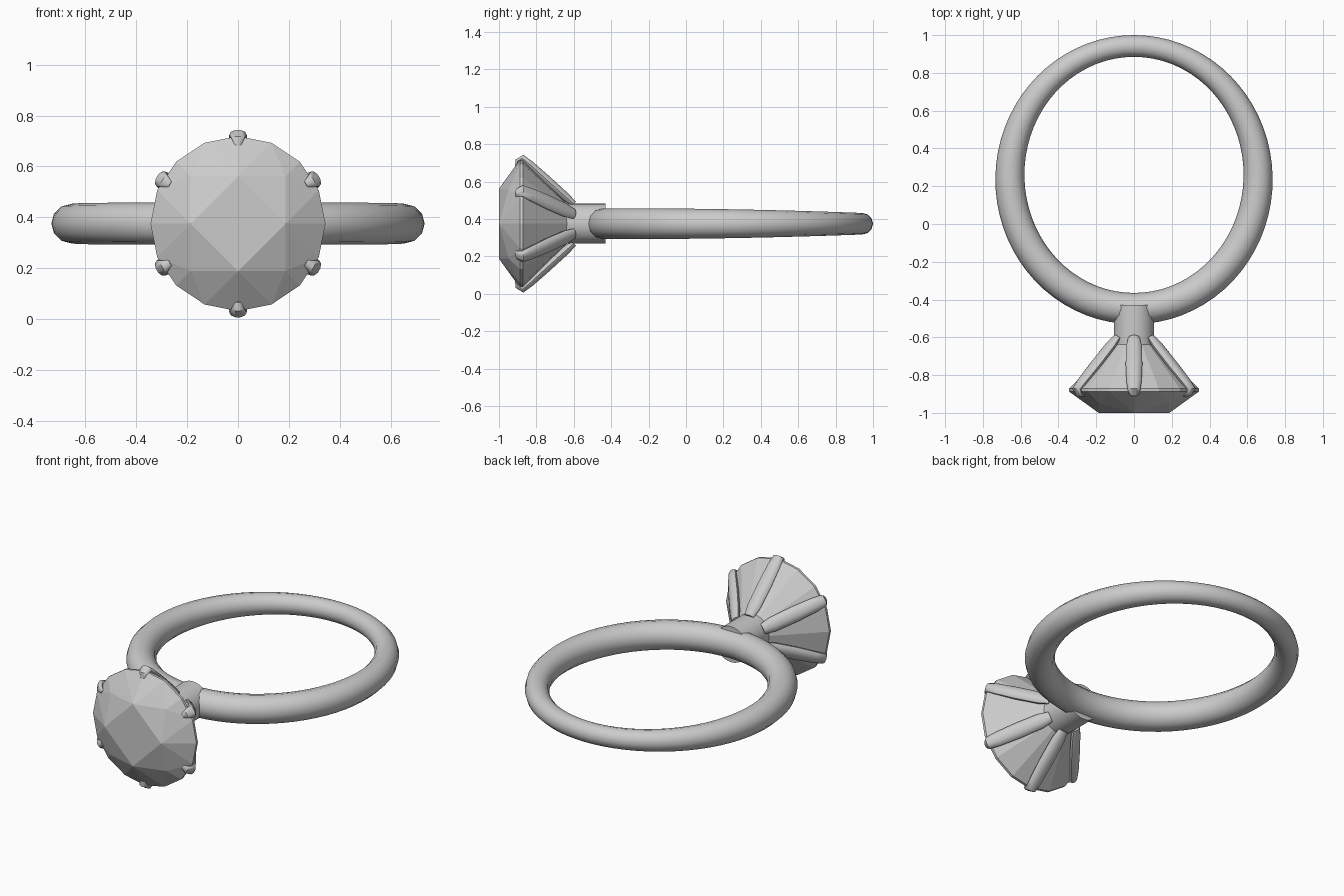
import bpy, bmesh
from math import sin, cos, pi, radians
from mathutils import Vector

if "Cube" in bpy.data.objects:
    bpy.data.objects.remove(bpy.data.objects["Cube"])

ZC = 0.375  # height of the ring plane and stone axis


def finish(bm, name, angle=None):
    bmesh.ops.recalc_face_normals(bm, faces=bm.faces)
    me = bpy.data.meshes.new(name)
    bm.to_mesh(me)
    bm.free()
    ob = bpy.data.objects.new(name, me)
    bpy.context.collection.objects.link(ob)
    if angle:
        bpy.ops.object.select_all(action='DESELECT')
        ob.select_set(True)
        bpy.context.view_layer.objects.active = ob
        bpy.ops.object.shade_smooth_by_angle(angle=radians(angle))
    return ob


def polar(r, a, y):
    # point around the stone axis (along y)
    return Vector((r * cos(a), y, ZC + r * sin(a)))


def bridge(bm, rings, closed):
    n = len(rings[0])
    pairs = list(zip(rings, rings[1:])) + ([(rings[-1], rings[0])] if closed else [])
    for a, b in pairs:
        for j in range(n):
            k = (j + 1) % n
            bm.faces.new((a[j], a[k], b[k], b[j]))
    if not closed:
        bm.faces.new(rings[0])
        bm.faces.new(rings[-1])


# band: slightly oval hoop, thicker toward the stone
bm = bmesh.new()
rings = []
for i in range(72):
    t = 2 * pi * i / 72
    c = Vector((0.657 * cos(t), 0.2475 + 0.695 * sin(t), ZC))
    out = Vector((cos(t) / 0.657, sin(t) / 0.695, 0)).normalized()
    s = sin(t)
    r = 0.077 - 0.0125 * s - 0.007 * s * s
    rings.append([bm.verts.new(c + out * r * cos(2 * pi * j / 12)
                               + Vector((0, 0, r * sin(2 * pi * j / 12)))) for j in range(12)])
bridge(bm, rings, True)
finish(bm, "band", 60)

# collar: short post joining band and stone
bm = bmesh.new()
rings = [[bm.verts.new(polar(0.107, 2 * pi * j / 32, y)) for j in range(32)]
         for y in (-0.43, -0.645)]
bridge(bm, rings, False)
finish(bm, "collar", 40)

# stone: table, star points, girdle and culet wrapped by a hull
bm = bmesh.new()
for i in range(4):
    bm.verts.new(polar(0.187, i * pi / 2, -1.0))
    bm.verts.new(polar(0.263, i * pi / 2 + pi / 4, -0.948))
for i in range(16):
    for y in (-0.887, -0.872):
        bm.verts.new(polar(0.344, i * pi / 8, y))
bm.verts.new((0, -0.53, ZC))
bmesh.ops.convex_hull(bm, input=bm.verts)
bmesh.ops.dissolve_limit(bm, angle_limit=radians(0.5), verts=bm.verts, edges=bm.edges)
finish(bm, "stone")

# prongs: six claws along the underside, hooked over the girdle
# each station: radius, y, half width, half thickness
path = [(0.105, -0.60, 0.030, 0.018), (0.145, -0.645, 0.042, 0.024),
        (0.235, -0.745, 0.044, 0.025), (0.315, -0.832, 0.040, 0.022),
        (0.350, -0.875, 0.034, 0.020), (0.335, -0.900, 0.026, 0.014),
        (0.308, -0.908, 0.012, 0.007)]
for p in range(6):
    a = pi / 2 + p * pi / 3
    side = Vector((-sin(a), 0, cos(a)))
    pts = [polar(r, a, y) for r, y, w, h in path]
    bm = bmesh.new()
    rings = []
    for i, (r, y, w, h) in enumerate(path):
        tan = (pts[min(i + 1, len(pts) - 1)] - pts[max(i - 1, 0)]).normalized()
        nor = side.cross(tan)
        rings.append([bm.verts.new(pts[i] + side * w * cos(2 * pi * j / 10)
                                   + nor * h * sin(2 * pi * j / 10)) for j in range(10)])
    bridge(bm, rings, False)
    finish(bm, "prong_%d" % (p + 1), 50)
